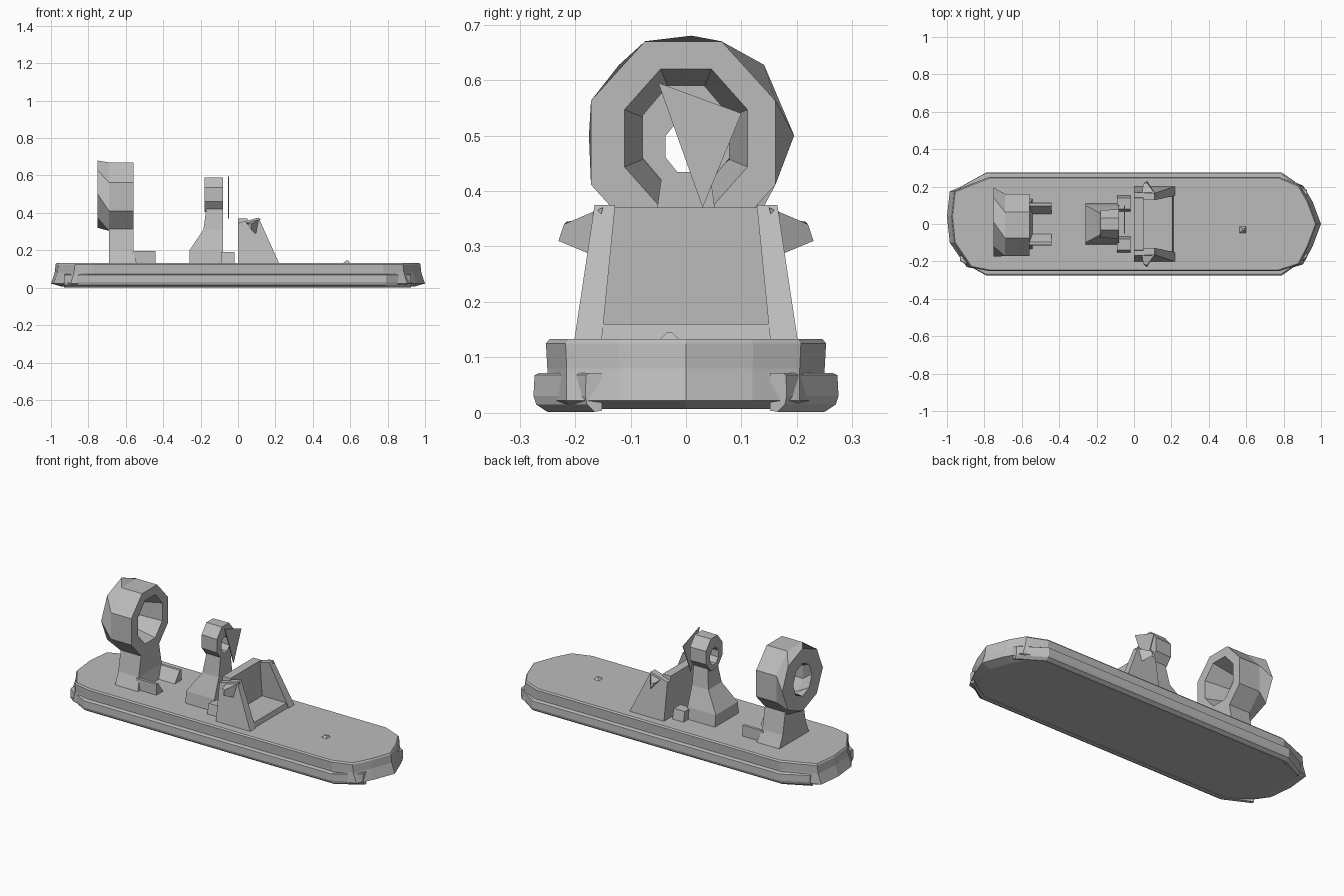
import bpy, bmesh
from math import cos, sin, pi

cube = bpy.data.objects.get("Cube")
if cube:
    bpy.data.objects.remove(cube)

grey = bpy.data.materials.new("grey")
grey.use_nodes = True
GREY = (0.5, 0.5, 0.5, 1)
grey.diffuse_color = GREY
grey.node_tree.nodes["Principled BSDF"].inputs["Base Color"].default_value = GREY


def loft(name, loops, ring=False):
    """Skin matching loops; ends are capped, or joined when ring is set."""
    bm = bmesh.new()
    rows = [[bm.verts.new(p) for p in loop] for loop in loops]
    n = len(rows[0])
    pairs = list(zip(rows, rows[1:])) + ([(rows[-1], rows[0])] if ring else [])
    for a, b in pairs:
        for i in range(n):
            j = (i + 1) % n
            bm.faces.new((a[i], a[j], b[j], b[i]))
    if not ring:
        bm.faces.new(rows[0][::-1])
        bm.faces.new(rows[-1])
    bmesh.ops.recalc_face_normals(bm, faces=bm.faces)
    mesh = bpy.data.meshes.new(name)
    bm.to_mesh(mesh)
    bm.free()
    mesh.materials.append(grey)
    obj = bpy.data.objects.new(name, mesh)
    bpy.context.collection.objects.link(obj)
    return obj


def rect(x0, x1, w, z, y=0):
    return [(x0, y - w, z), (x1, y - w, z), (x1, y + w, z), (x0, y + w, z)]


def octagon(x, ry, rz, z, y=0, turn=pi / 8):
    return [(x, y + ry * cos(turn + k * pi / 4), z + rz * sin(turn + k * pi / 4))
            for k in range(8)]


# Hull: pointed bow and blunt, uneven stern, repeated at each height
outline = [(0.995, 0.0), (0.95, 0.12), (0.90, 0.205), (0.79, 0.25),
           (-0.79, 0.25), (-0.98, 0.175), (-0.995, 0.04), (-0.98, -0.1),
           (-0.89, -0.23), (-0.79, -0.25), (0.79, -0.25), (0.90, -0.215), (0.95, -0.12)]


def level(sx, sy, z):
    return [(x * sx, y * sy, z) for x, y in outline]


loft("hull", [level(0.95, 0.96, 0.007), level(1.005, 1.0, 0.022),
              level(0.985, 1.0, 0.08), level(0.98, 1.01, 0.125),
              level(0.975, 0.985, 0.133)])

# Strakes: low rails along both sides, fading into the hull at each end
section = [(0.23, 0.004), (0.25, 0.002), (0.27, 0.015), (0.275, 0.03), (0.273, 0.068),
           (0.265, 0.072), (0.23, 0.072)]
stations = [(-0.93, 0.72), (-0.79, 1.0), (0.79, 1.0), (0.925, 0.66)]
for side, tag in ((1, "left"), (-1, "right")):
    loft("strake_" + tag, [[(x, side * y * s, z) for y, z in section]
                           for x, s in stations])

# Fan duct: eight-sided ring, rear rim turned half a side, hole narrowing rearward
FAN_Z = 0.487
loft("fan_duct", [octagon(-0.56, 0.18, 0.198, FAN_Z, -0.005),
                  octagon(-0.69, 0.18, 0.198, FAN_Z, -0.005),
                  octagon(-0.75, 0.185, 0.18, 0.5, 0.01, 0),
                  octagon(-0.75, 0.085, 0.095, 0.5, 0.01, 0),
                  octagon(-0.69, 0.085, 0.1, 0.495),
                  octagon(-0.56, 0.12, 0.135, 0.495)], ring=True)
loft("fan_pedestal", [rect(-0.69, -0.54, 0.14, 0.12), rect(-0.69, -0.56, 0.105, 0.2),
                      rect(-0.69, -0.56, 0.08, 0.33)])
for side, tag in ((1, "left"), (-1, "right")):
    loft("fan_foot_" + tag, [rect(-0.57, -0.44, 0.035, 0.12, side * 0.08),
                             rect(-0.57, -0.44, 0.008, 0.195, side * 0.105)])

# Driver: tapered body, looped head, flat face plate and feet
loft("driver_body", [rect(-0.26, -0.08, 0.11, 0.12), rect(-0.26, -0.08, 0.1, 0.2),
                     rect(-0.185, -0.08, 0.06, 0.31), rect(-0.17, -0.08, 0.045, 0.42)])
loft("driver_head", [octagon(-0.08, 0.085, 0.1, 0.498), octagon(-0.18, 0.08, 0.1, 0.498),
                     octagon(-0.18, 0.04, 0.05, 0.48), octagon(-0.08, 0.04, 0.05, 0.48)],
     ring=True)
loft("face_plate", [[(x, -0.05, 0.595), (x, 0.1, 0.54), (x, 0.03, 0.37)]
                    for x in (-0.053, -0.048)])
for side, tag in ((1, "left"), (-1, "right")):
    loft("driver_foot_" + tag, [rect(-0.09, -0.02, 0.045, 0.12, side * 0.11),
                                rect(-0.09, -0.02, 0.03, 0.19, side * 0.11)])

# Cockpit shield: back wall, floor, two leaning sides with pointed tips
loft("shield_wall", [rect(0.0, 0.05, 0.17, 0.12), rect(0.0, 0.05, 0.14, 0.37)])
loft("shield_floor", [rect(0.0, 0.215, 0.16, 0.12), rect(0.0, 0.205, 0.16, 0.16)])
profile = [(0.0, 0.12), (0.0, 0.345), (0.11, 0.375), (0.13, 0.33), (0.22, 0.13)]
for side, tag in ((1, "left"), (-1, "right")):
    outer = [(x, side * (0.203 - (z - 0.12) * 0.15), z) for x, z in profile]
    inner = [(x, side * (0.153 - (z - 0.12) * 0.1), z) for x, z in profile]
    loft("shield_side_" + tag, [outer, inner])
    loft("shield_tip_" + tag,
         [[(0.04, side * 0.15, 0.35), (0.12, side * 0.15, 0.37), (0.1, side * 0.17, 0.285)],
          [(0.05, side * 0.215, 0.345), (0.07, side * 0.22, 0.34), (0.07, side * 0.23, 0.31)]])

# Small deck fin
loft("deck_fin", [rect(0.56, 0.6, 0.02, 0.13, -0.03), rect(0.58, 0.59, 0.005, 0.145, -0.03)])
